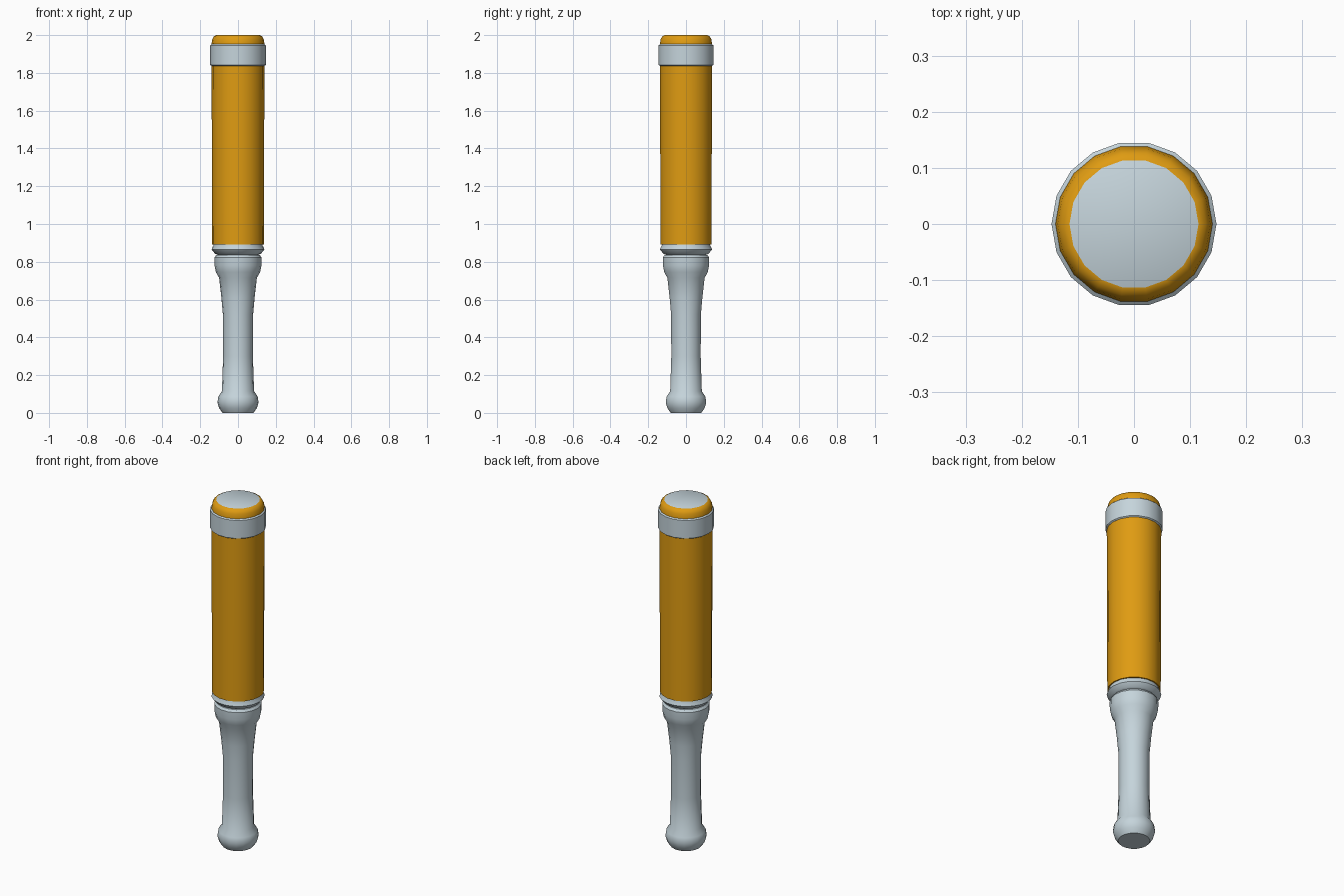
import bpy, bmesh, math

if "Cube" in bpy.data.objects:
    bpy.data.objects.remove(bpy.data.objects["Cube"])

SIDES = 18


def material(name, rgb):
    m = bpy.data.materials.new(name)
    m.diffuse_color = (*rgb, 1)
    m.use_nodes = True
    m.node_tree.nodes["Principled BSDF"].inputs["Base Color"].default_value = m.diffuse_color
    return m


amber = material("amber", (0.74, 0.33, 0.006))
grey = material("pale blue grey", (0.56, 0.66, 0.71))


def lathe(name, profile, mat, top_mat=None):
    """Spin (radius, height) points about z and close both ends."""
    bm = bmesh.new()
    rings = []
    for r, z in profile:
        rings.append([bm.verts.new((r * math.cos(2 * math.pi * i / SIDES),
                                    r * math.sin(2 * math.pi * i / SIDES), z))
                      for i in range(SIDES)])
    for a, b in zip(rings, rings[1:]):
        for i in range(SIDES):
            j = (i + 1) % SIDES
            bm.faces.new((a[i], a[j], b[j], b[i]))
    bm.faces.new(rings[0][::-1])
    top = bm.faces.new(rings[-1])
    if top_mat:
        top.material_index = 1
    me = bpy.data.meshes.new(name)
    bm.to_mesh(me)
    bm.free()
    me.materials.append(mat)
    if top_mat:
        me.materials.append(top_mat)
    ob = bpy.data.objects.new(name, me)
    bpy.context.collection.objects.link(ob)
    bpy.ops.object.select_all(action='DESELECT')
    ob.select_set(True)
    bpy.context.view_layer.objects.active = ob
    bpy.ops.object.shade_smooth_by_angle(angle=math.radians(35))
    return ob


# Grip: end knob, waisted handle and flared collar
lathe("handle", [(0.082, 0), (0.10, 0.025), (0.109, 0.055), (0.104, 0.087),
                 (0.085, 0.115), (0.079, 0.30), (0.080, 0.52), (0.088, 0.61),
                 (0.100, 0.715), (0.117, 0.745), (0.124, 0.78), (0.125, 0.822),
                 (0.116, 0.835), (0.105, 0.837), (0.105, 0.845)], grey)

# Rounded flange under the barrel
lathe("flange", [(0.105, 0.836), (0.122, 0.843), (0.140, 0.865),
                 (0.138, 0.872), (0.130, 0.886), (0.130, 0.90)], grey)

# Barrel with rounded shoulder and inlaid grey end
lathe("barrel", [(0.137, 0.892), (0.140, 1.90), (0.140, 1.955),
                 (0.136, 1.978), (0.128, 1.993), (0.115, 2.0)], amber, grey)

# Band near the tip
lathe("band", [(0.140, 1.837), (0.147, 1.842), (0.147, 1.946), (0.140, 1.952)], grey)
